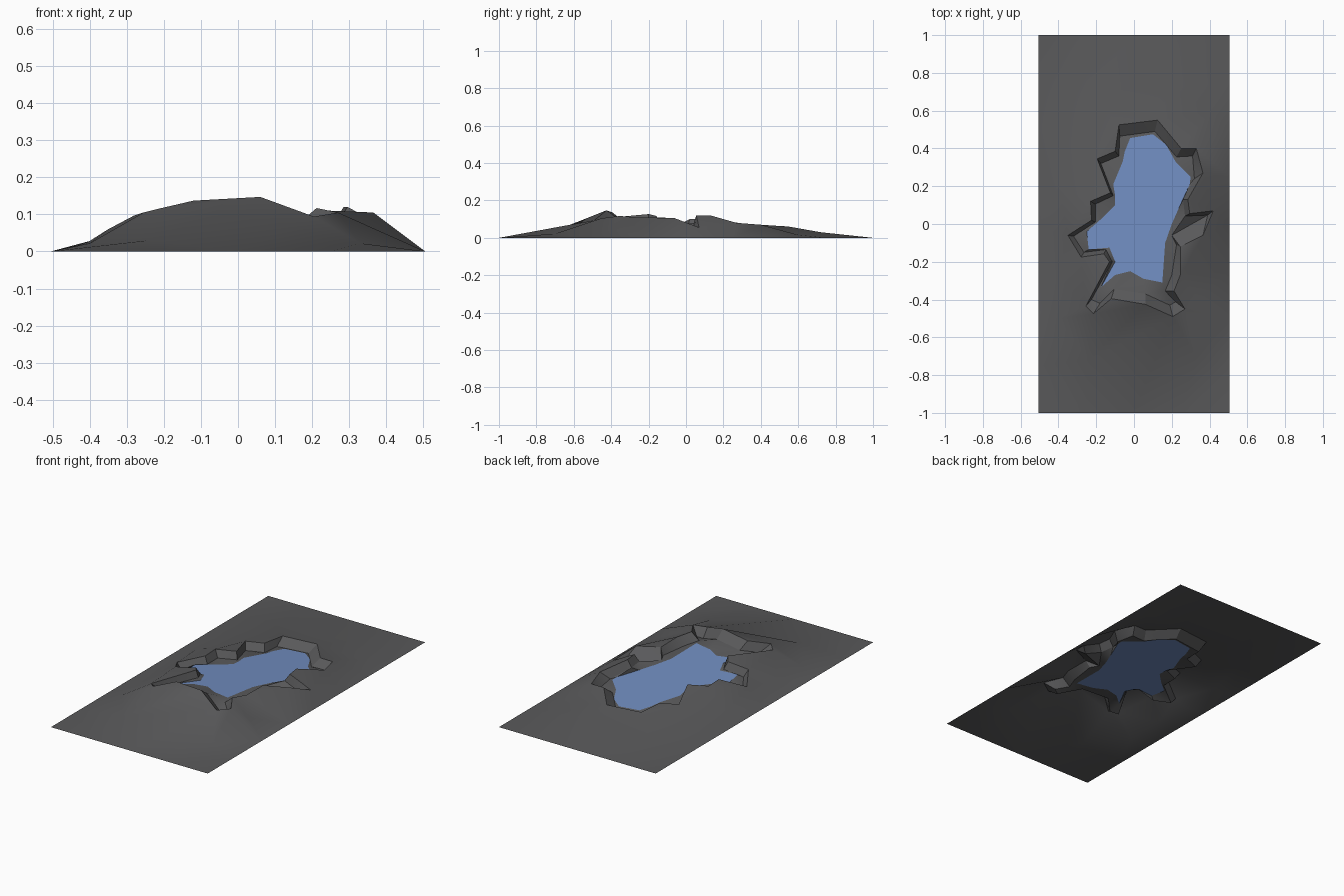
import bpy, math
from mathutils import Vector
from mathutils.geometry import delaunay_2d_cdt

if "Cube" in bpy.data.objects:
    bpy.data.objects.remove(bpy.data.objects["Cube"])

def material(name, rgb):
    m = bpy.data.materials.new(name)
    m.diffuse_color = (*rgb, 1)
    m.use_nodes = True
    m.node_tree.nodes["Principled BSDF"].inputs["Base Color"].default_value = m.diffuse_color
    return m

ROCK = material("dark grey rock", (0.10, 0.10, 0.103))
WATER = material("lake blue", (0.165, 0.27, 0.53))

# crest of the crater rim: x, y, z
crest = [(-.08, .525, .062), (.125, .55, .06), (.25, .40, .07), (.33, .40, .07),
         (.365, .27, .08), (.285, .13, .12), (.295, .055, .12), (.42, .07, .055),
         (.365, -.06, .105), (.245, -.12, .108), (.245, -.27, .11), (.212, -.355, .117),
         (.27, -.45, .105), (.205, -.49, .094), (.06, -.425, .147), (-.12, -.395, .137),
         (-.215, -.475, .115), (-.255, -.435, .105), (-.13, -.2, .127),
         (-.16, -.158, .117), (-.28, -.175, .097), (-.35, -.06, .06),
         (-.225, .02, .10), (-.23, .12, .10), (-.125, .165, .098),
         (-.195, .345, .07), (-.10, .385, .068)]
# foot of the inner wall: x, y
foot = [(-.075, .465), (.11, .49), (.225, .355), (.31, .36), (.32, .24), (.26, .13),
        (.27, .042), (.39, .047), (.2, -.06), (.225, -.11), (.20, -.27), (.165, -.355),
        (.22, -.412), (.19, -.43), (.06, -.37), (-.105, -.345), (-.18, -.42),
        (-.225, -.40), (-.115, -.2), (-.148, -.135), (-.265, -.15), (-.32, -.065),
        (-.205, .01), (-.205, .105), (-.11, .15), (-.175, .32), (-.08, .36)]
# shoreline: x, y
shore = [(-.02, .455), (.1, .475), (.17, .42), (.22, .33), (.30, .25), (.295, .21), (.24, .09),
         (.2, 0), (.165, -.1), (.15, -.31), (.05, -.29), (-.02, -.25), (-.1, -.27),
         (-.175, -.335), (-.10, -.2), (-.13, -.125), (-.24, -.135), (-.25, -.04), (-.17, .03),
         (-.1, .1), (-.10, .15), (-.11, .21), (-.06, .33), (-.05, .38)]
# shoulders of the outer slope
slope = [(-.40, -.5, .022), (-.40, -.27, .022), (-.41, -.05, .022), (-.40, .2, .028),
         (-.36, .45, .03), (-.25, .7, .027), (.2, .72, .03), (.41, .6, .016),
         (-.24, -.72, .03), (.33, -.70, .022), (.345, -.4, .055)]

# the wall has an even height, and the lake bed tilts down to the back
def bed_z(y):
    return 0.062 - 0.07 * y

foot = [(x, y, max(c[2] - 0.04, 0.025)) for (x, y), c in zip(foot, crest)]
shore = [(x, y, bed_z(y)) for x, y in shore]
W, N = 0.505, 8
border = ([(-W + 2 * W * i / 4, -1, 0) for i in range(4)] + [(W, -1 + 2 * i / N, 0) for i in range(N)]
          + [(W - 2 * W * i / 4, 1, 0) for i in range(4)] + [(-W, 1 - 2 * i / N, 0) for i in range(N)])

# triangulate everything at once, keeping the outlines as edges
points, edges = [], []
for loop in (border, crest, foot, shore):
    s, n = len(points), len(loop)
    edges += [(s + i, s + (i + 1) % n) for i in range(n)]
    points += loop
points += slope
v2, _, tris, source, _, _ = delaunay_2d_cdt([Vector(p[:2]) for p in points], edges, [], 0, 1e-5)
verts = [(v.x, v.y, points[o[0]][2] if o else bed_z(v.y)) for v, o in zip(v2, source)]

def inside(c, loop):
    hit = False
    for (x1, y1, _), (x2, y2, _) in zip(loop, loop[1:] + loop[:1]):
        if (y1 > c.y) != (y2 > c.y) and c.x < x1 + (c.y - y1) * (x2 - x1) / (y2 - y1):
            hit = not hit
    return hit

# sort triangles into parts by how many outlines enclose them
parts = {"mountain_slope": [], "crater_wall": [], "lake_bank": [], "lake_water": []}
names = list(parts)
for t in tris:
    c = sum((v2[i] for i in t), Vector((0, 0))) / 3
    parts[names[sum(inside(c, l) for l in (crest, foot, shore))]].append(list(t))

for name, faces in parts.items():
    used = sorted({i for f in faces for i in f})
    idx = {old: new for new, old in enumerate(used)}
    me = bpy.data.meshes.new(name)
    me.from_pydata([verts[i] for i in used], [], [[idx[i] for i in f] for f in faces])
    me.materials.append(WATER if name == "lake_water" else ROCK)
    ob = bpy.data.objects.new(name, me)
    bpy.context.collection.objects.link(ob)
    bpy.context.view_layer.objects.active = ob
    ob.select_set(True)
    bpy.ops.object.shade_smooth_by_angle(angle=math.radians(25 if name == "crater_wall" else 40))
    ob.select_set(False)
